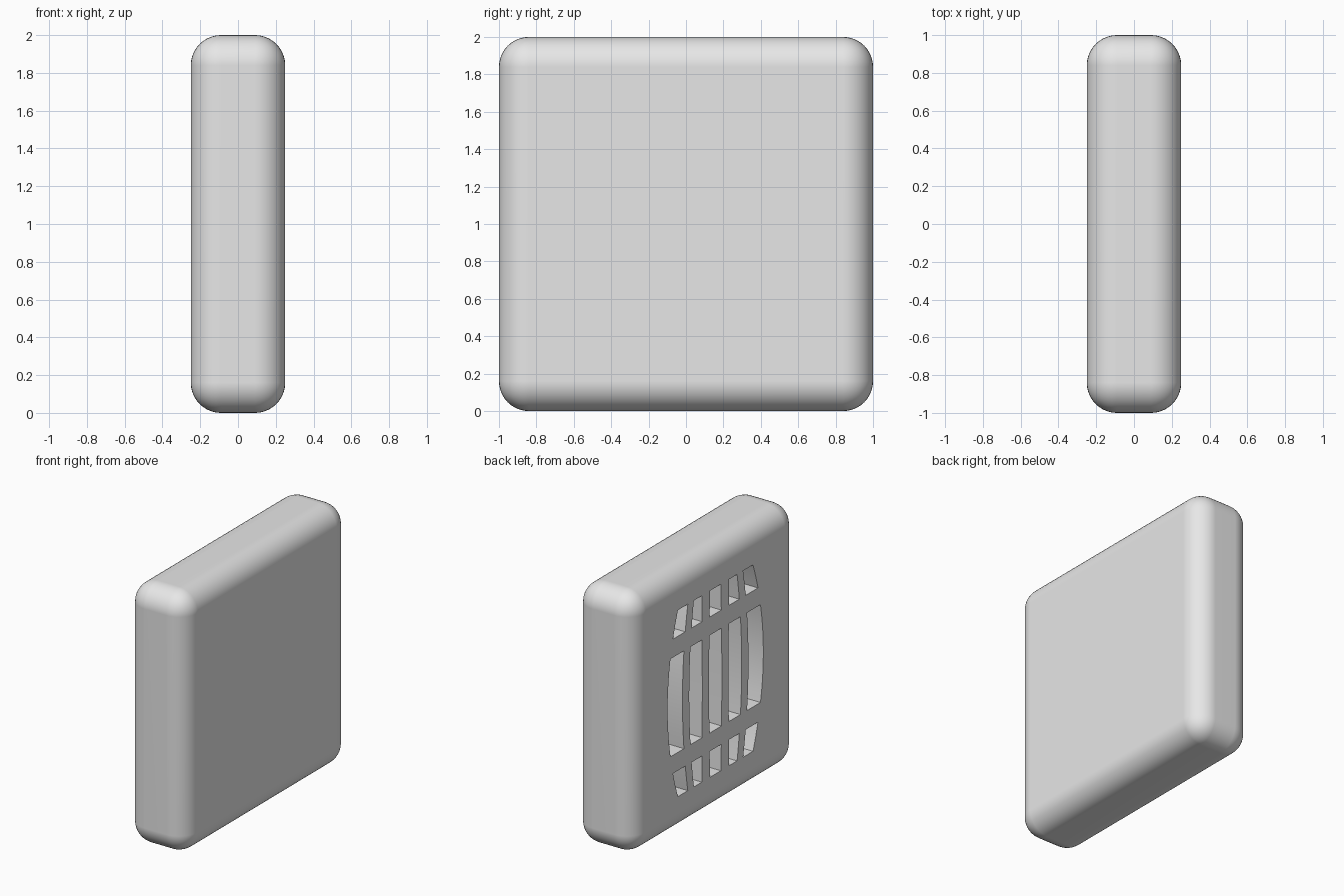
import bpy
import bmesh

old = bpy.data.objects.get("Cube")
if old:
    bpy.data.objects.remove(old, do_unlink=True)

grey = bpy.data.materials.new("plain_grey")
grey.use_nodes = True
grey.diffuse_color = (0.8, 0.8, 0.8, 1)
grey.node_tree.nodes["Principled BSDF"].inputs["Base Color"].default_value = (0.8, 0.8, 0.8, 1)

HALF_X, RADIUS, DEPTH = 0.25, 0.16, 0.2
TOP = 0.715                                   # half height of the grille
ROWS = [(-TOP, -0.515), (-0.375, 0.375), (0.515, TOP)]
# Slot edges in y: (inner, outer) at mid height, then at the grille top
SLOTS = [((-0.077, 0.077), (-0.065, 0.065)),
         ((0.16, 0.318), (0.165, 0.262)),
         ((0.4, 0.58), (0.335, 0.455))]


def bowed(mid, end, h):
    """Edge position that bows inwards towards the grille top and bottom."""
    return mid + (end - mid) * (h / TOP) ** 2


def add_slot(bm, slot, row, side):
    """Add one closed prism whose long sides follow the barrel curve."""
    (in_mid, out_mid), (in_end, out_end) = slot
    steps = 10 if row[0] * row[1] < 0 else 4
    heights = [row[0] + (row[1] - row[0]) * i / steps for i in range(steps + 1)]
    outline = [(side * bowed(in_mid, in_end, h), h) for h in heights]
    outline += [(side * bowed(out_mid, out_end, h), h) for h in reversed(heights)]
    face = bm.faces.new([bm.verts.new((-HALF_X - 0.1, y, 1 + h)) for y, h in outline])
    result = bmesh.ops.extrude_face_region(bm, geom=[face])
    moved = [v for v in result["geom"] if isinstance(v, bmesh.types.BMVert)]
    bmesh.ops.translate(bm, verts=moved, vec=(DEPTH + 0.1, 0, 0))


# Rounded slab body
bpy.ops.mesh.primitive_cube_add(size=2, location=(0, 0, 1))
body = bpy.context.object
body.name = "rounded_body"
body.scale.x = HALF_X
bpy.ops.object.transform_apply(location=True, rotation=False, scale=True)
body.data.materials.append(grey)
bevel = body.modifiers.new("rounded_edges", 'BEVEL')
bevel.width = RADIUS
bevel.segments = 10

# Grille cutter: five columns in three rows
bm = bmesh.new()
for row in ROWS:
    for slot in SLOTS:
        for side in (1, -1):
            if slot is SLOTS[0] and side < 0:
                continue
            add_slot(bm, slot, row, side)
bmesh.ops.recalc_face_normals(bm, faces=bm.faces)
mesh = bpy.data.meshes.new("grille_cutter")
bm.to_mesh(mesh)
bm.free()
mesh.materials.append(grey)
cutter = bpy.data.objects.new("grille_cutter", mesh)
bpy.context.collection.objects.link(cutter)

# Cut the grille slots into one broad side
cut = body.modifiers.new("grille_slots", 'BOOLEAN')
cut.operation = 'DIFFERENCE'
cut.solver = 'EXACT'
cut.object = cutter
bpy.context.view_layer.objects.active = body
for name in ("rounded_edges", "grille_slots"):
    bpy.ops.object.modifier_apply(modifier=name)
bpy.data.objects.remove(cutter, do_unlink=True)

# Smooth rounding with flat broad faces and crisp slot rims
bpy.ops.object.select_all(action='DESELECT')
body.select_set(True)
bpy.ops.object.shade_smooth_by_angle(angle=0.6)
weighted = body.modifiers.new("flat_face_normals", 'WEIGHTED_NORMAL')
weighted.keep_sharp = True
